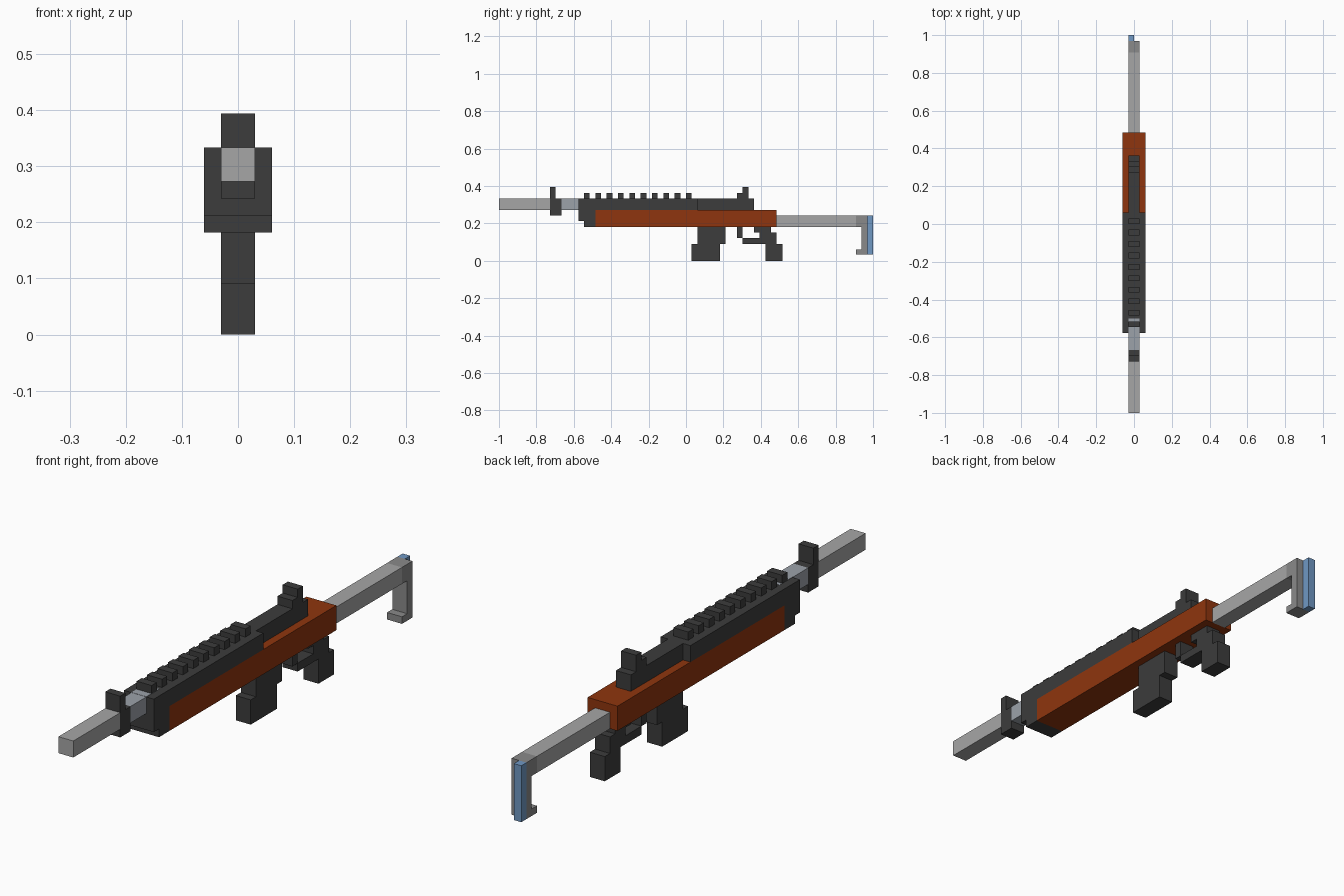
import bpy
import bmesh

cube = bpy.data.objects.get("Cube")
if cube:
    bpy.data.objects.remove(cube)

U = 2 / 66  # block size: the whole length is 66 blocks


def material(name, rgb):
    lin = [((c / 255 + 0.055) / 1.055) ** 2.4 for c in rgb] + [1]
    m = bpy.data.materials.new(name)
    m.use_nodes = True
    m.diffuse_color = lin
    m.node_tree.nodes["Principled BSDF"].inputs["Base Color"].default_value = lin
    return m


DARK = material("dark grey", (60, 60, 60))
LIGHT = material("light grey", (166, 166, 166))
COLLAR = material("blue grey", (156, 162, 170))
MID = material("mid grey", (138, 138, 138))
WOOD = material("red brown", (143, 53, 14))
BLUE = material("blue", (112, 152, 196))


def profile(name, pts, mat, x0=-1, x1=1):
    """Extrude a side outline of (y, z) points, in blocks, from x0 to x1."""
    bm = bmesh.new()
    verts = [bm.verts.new((x0 * U, y * U, z * U)) for y, z in pts]
    face = bm.faces.new(verts)
    out = bmesh.ops.extrude_face_region(bm, geom=[face])
    moved = [v for v in out["geom"] if isinstance(v, bmesh.types.BMVert)]
    bmesh.ops.translate(bm, verts=moved, vec=((x1 - x0) * U, 0, 0))
    bmesh.ops.recalc_face_normals(bm, faces=bm.faces)
    me = bpy.data.meshes.new(name)
    bm.to_mesh(me)
    bm.free()
    me.materials.append(mat)
    ob = bpy.data.objects.new(name, me)
    bpy.context.collection.objects.link(ob)
    return ob


def box(name, y0, y1, z0, z1, mat, x0=-1, x1=1):
    return profile(name, [(y0, z0), (y1, z0), (y1, z1), (y0, z1)], mat, x0, x1)


# Barrel, with the collar just showing through the top of the handguard
box("barrel", -33, -24, 9, 11, LIGHT)
box("barrel_collar", -22, -19, 9, 11, COLLAR)
box("collar_top", -19, -16.5, 10.9, 11.03, COLLAR)

# Front sight block and post
profile("front_sight", [(-24, 8), (-22, 8), (-22, 11), (-23, 11), (-23, 13), (-24, 13)], DARK)

# Handguard and body
profile("handguard", [(-19, 7), (-18, 7), (-18, 6), (-16, 6), (-16, 9), (2, 9),
                      (2, 11), (-19, 11)], DARK, -2, 2)
box("wooden_body", -16, 16, 6, 9, WOOD, -2, 2)

# Top rail teeth
tooth = box("rail_tooth", -18, -17, 11, 12, DARK)
teeth = tooth.modifiers.new("teeth", "ARRAY")
teeth.count = 10
teeth.use_relative_offset = False
teeth.use_constant_offset = True
teeth.constant_offset_displace = (0, 2 * U, 0)

# Rear cover with its stepped sight
profile("rear_cover", [(2, 9), (12, 9), (12, 11), (11, 11), (11, 13), (10, 13),
                       (10, 12), (9, 12), (9, 11), (2, 11)], DARK)

# Magazine
profile("magazine", [(1, 0), (6, 0), (6, 3), (7, 3), (7, 6), (2, 6), (2, 3), (1, 3)], DARK)

# Trigger guard and stepped grip
profile("trigger_guard", [(9, 4), (10, 4), (10, 3), (13, 3), (13, 4), (10, 4.02),
                          (10, 6), (9, 6)], DARK)
profile("grip", [(14, 0), (17, 0), (17, 3), (16, 3), (16, 5), (15, 5), (15, 6), (12, 6),
                 (12, 5), (13, 5), (13, 3), (14, 3)], DARK)

# Stock tube, hooked butt and half-width butt pad
box("stock_tube", 16, 30, 6, 8, LIGHT)
profile("butt", [(30, 6), (31, 6), (31, 2), (30, 2), (30, 1.15), (32, 1.15), (32, 8), (30, 8)], MID)
box("butt_pad", 32, 33, 1.15, 8, BLUE, -1, 0)
